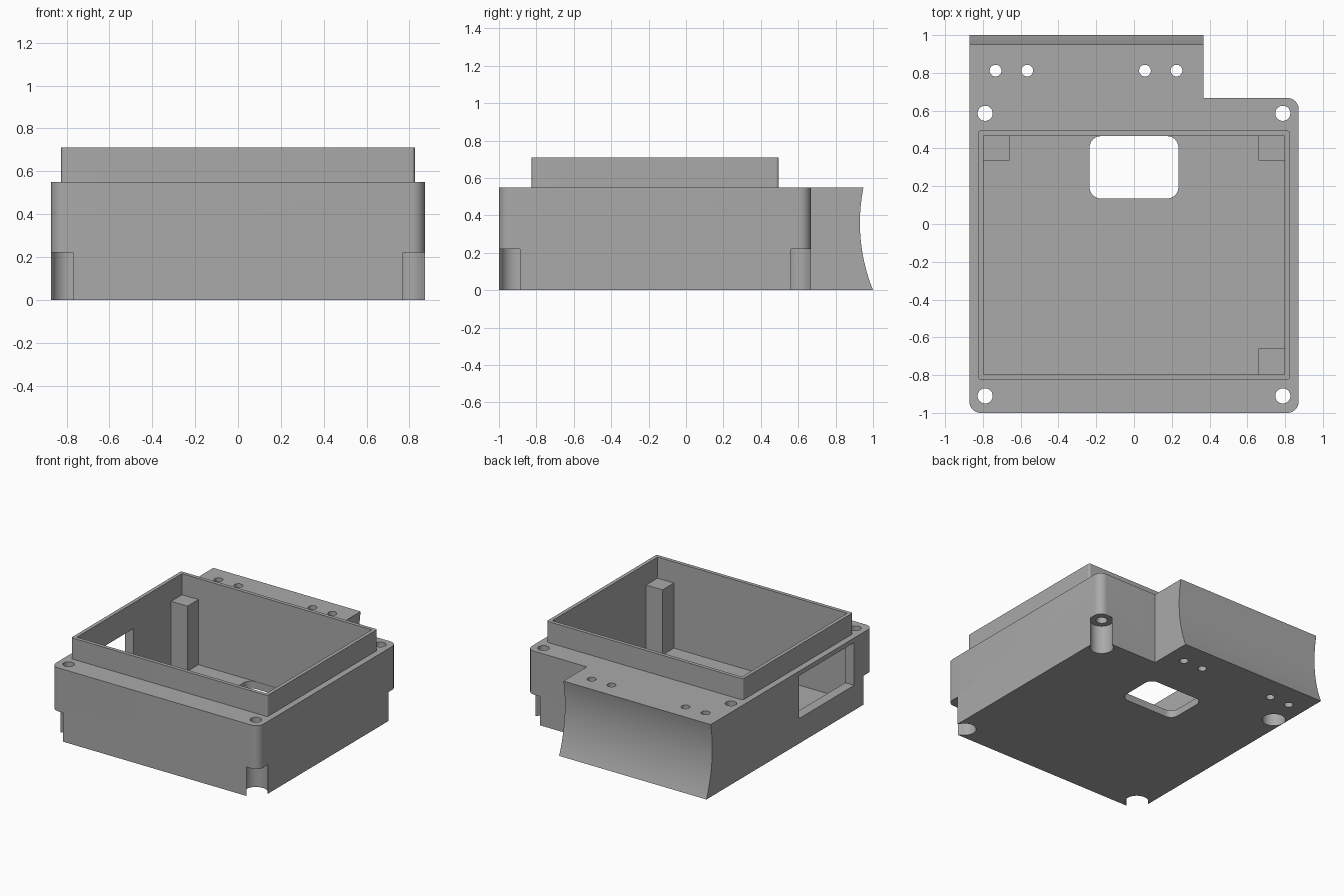
import bpy, bmesh, math
from mathutils import Vector, Matrix

if "Cube" in bpy.data.objects:
    bpy.data.objects.remove(bpy.data.objects["Cube"])

grey = bpy.data.materials.new("plain grey")
grey.diffuse_color = (0.4, 0.4, 0.4, 1)
grey.use_nodes = True
grey.node_tree.nodes["Principled BSDF"].inputs["Base Color"].default_value = grey.diffuse_color


def new_object(name, bm):
    bmesh.ops.recalc_face_normals(bm, faces=bm.faces[:])
    mesh = bpy.data.meshes.new(name)
    bm.to_mesh(mesh)
    bm.free()
    mesh.materials.append(grey)
    ob = bpy.data.objects.new(name, mesh)
    bpy.context.collection.objects.link(ob)
    return ob


def prism(name, corners, z0, z1, steps=10):
    """Upright prism from square corners (x, y, fillet radius)."""
    pts = []
    n = len(corners)
    for i, (x, y, r) in enumerate(corners):
        p = Vector((x, y))
        if r == 0:
            pts.append(p)
            continue
        u = (Vector(corners[i - 1][:2]) - p).normalized()
        v = (Vector(corners[(i + 1) % n][:2]) - p).normalized()
        c = p + (u + v) * r
        for k in range(steps + 1):
            t = math.pi / 2 * k / steps
            pts.append(c - (v * math.cos(t) + u * math.sin(t)) * r)
    bm = bmesh.new()
    low = [bm.verts.new((p.x, p.y, z0)) for p in pts]
    high = [bm.verts.new((p.x, p.y, z1)) for p in pts]
    bm.faces.new(low)
    bm.faces.new(high)
    m = len(pts)
    for i in range(m):
        j = (i + 1) % m
        bm.faces.new((low[i], low[j], high[j], high[i]))
    return new_object(name, bm)


def block(name, x0, x1, y0, y1, z0, z1, r=0):
    return prism(name, [(x0, y0, r), (x1, y0, r), (x1, y1, r), (x0, y1, r)], z0, z1)


def cylinder(name, r, length, centre, rot=None, segs=40):
    bm = bmesh.new()
    mat = Matrix.Translation(centre) @ (rot or Matrix())
    bmesh.ops.create_cone(bm, cap_ends=True, segments=segs, radius1=r, radius2=r,
                          depth=length, matrix=mat)
    return new_object(name, bm)


def combine(target, tool, operation="DIFFERENCE"):
    mod = target.modifiers.new("cut", "BOOLEAN")
    mod.operation = operation
    mod.solver = "EXACT"
    mod.object = tool
    bpy.context.view_layer.objects.active = target
    bpy.ops.object.modifier_apply(modifier=mod.name)
    bpy.data.objects.remove(tool)


# Lower case with rear mounting block, one outline
R = 0.06
case = prism("case", [(-0.872, -1, R), (0.872, -1, R), (0.872, 0.667, R),
                      (0.367, 0.667, 0), (0.367, 1.02, 0), (-0.872, 1.02, 0)], 0, 0.55)

# Concave rear face
combine(case, cylinder("saddle_cutter", 0.96, 2.4, (-0.1, 1.89, 0.36),
                       Matrix.Rotation(math.pi / 2, 4, "Y"), 256))

# Raised rim and the cavity
combine(case, block("rim", -0.825, 0.825, -0.825, 0.495, 0.4, 0.71, 0.015), "UNION")
combine(case, block("cavity_cutter", -0.797, 0.797, -0.797, 0.467, 0.055, 0.9))

# Rounded floor opening and side window
combine(case, block("floor_cutter", -0.235, 0.235, 0.135, 0.465, -0.1, 0.1, 0.06))
combine(case, block("window_cutter", -1, -0.7, -0.775, -0.115, 0.19, 0.515))

# Corner screw holes with recesses underneath
for x in (-0.788, 0.788):
    for y in (-0.91, 0.586):
        combine(case, cylinder("screw_cutter", 0.04, 2, (x, y, 0.3)))
        combine(case, cylinder("recess_cutter", 0.082, 0.42, (x, y, 0.01)))
        if x < 0 and y > 0:
            continue
        # recess opens diagonally through the outer corner
        slot = block("slot_cutter", 0, 0.25, -0.076, 0.076, -0.2, 0.22)
        angle = math.atan2(math.copysign(1, y), math.copysign(1, x))
        slot.data.transform(Matrix.Translation((x, y, 0)) @ Matrix.Rotation(angle, 4, "Z"))
        combine(case, slot)

# Mounting holes in the rear block
for x in (-0.733, -0.565, 0.058, 0.225):
    combine(case, cylinder("mount_cutter", 0.031, 2, (x, 0.812, 0.3)))

# Three support posts in the cavity corners
block("post_back_left", -0.805, -0.66, 0.335, 0.475, 0.04, 0.55)
block("post_back_right", 0.66, 0.805, 0.335, 0.475, 0.04, 0.55)
block("post_front_right", 0.66, 0.805, -0.805, -0.66, 0.04, 0.55)

bpy.ops.object.select_all(action="DESELECT")
case.select_set(True)
bpy.context.view_layer.objects.active = case
bpy.ops.object.shade_smooth_by_angle(angle=math.radians(30))
